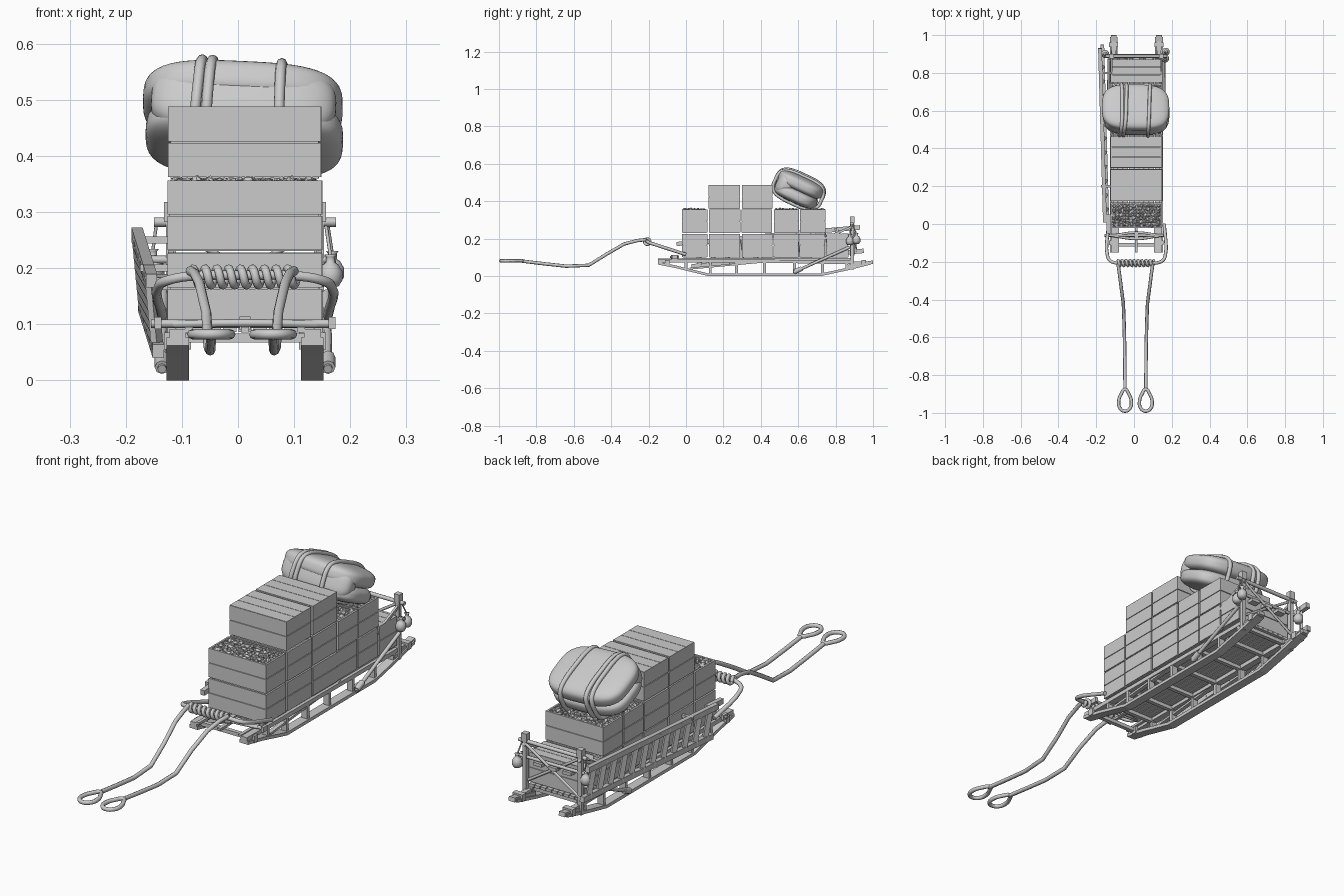
import bpy, bmesh, math, random
from mathutils import Vector, Matrix

if "Cube" in bpy.data.objects:
    bpy.data.objects.remove(bpy.data.objects["Cube"])
random.seed(4)
XC = 0.0125                      # sled centre line
SIDES = ((-1, "left"), (1, "right"))


def finish(name, bm, smooth=False):
    bmesh.ops.recalc_face_normals(bm, faces=bm.faces[:])
    me = bpy.data.meshes.new(name)
    bm.to_mesh(me)
    bm.free()
    if smooth:
        me.polygons.foreach_set("use_smooth", [True] * len(me.polygons))
    ob = bpy.data.objects.new(name, me)
    bpy.context.collection.objects.link(ob)
    return ob


def add_box(bm, lo, hi):
    lo, hi = Vector(lo), Vector(hi)
    bmesh.ops.create_cube(bm, size=1, matrix=Matrix.Translation((lo + hi) / 2) @ Matrix.Diagonal((*(hi - lo), 1)))


def add_beam(bm, a, b, w, h):
    a, b = Vector(a), Vector(b)
    d = b - a
    m = Matrix.Translation((a + b) / 2) @ d.to_track_quat('Y', 'Z').to_matrix().to_4x4()
    bmesh.ops.create_cube(bm, size=1, matrix=m @ Matrix.Diagonal((w, d.length, h, 1)))


def beams(name, items):
    bm = bmesh.new()
    for it in items:
        add_beam(bm, *it)
    return finish(name, bm)


def tube(name, pts, r, cyclic=False, curved=True):
    cu = bpy.data.curves.new(name, 'CURVE')
    cu.dimensions = '3D'
    cu.bevel_depth, cu.bevel_resolution, cu.resolution_u = r, 2, 4
    cu.use_fill_caps = True
    sp = cu.splines.new('BEZIER')
    sp.bezier_points.add(len(pts) - 1)
    for bp, p in zip(sp.bezier_points, pts):
        bp.co = p
        bp.handle_left_type = bp.handle_right_type = 'AUTO' if curved else 'VECTOR'
    sp.use_cyclic_u = cyclic
    tmp = bpy.data.objects.new(name + "_curve", cu)
    me = bpy.data.meshes.new_from_object(tmp)
    bpy.data.objects.remove(tmp)
    me.name = name
    me.polygons.foreach_set("use_smooth", [True] * len(me.polygons))
    ob = bpy.data.objects.new(name, me)
    bpy.context.collection.objects.link(ob)
    return ob


def extrude_profile(name, prof, x0, x1):
    bm = bmesh.new()
    f = bm.faces.new([bm.verts.new((x0, y, z)) for y, z in prof])
    r = bmesh.ops.extrude_face_region(bm, geom=[f])
    bmesh.ops.translate(bm, vec=(x1 - x0, 0, 0), verts=[v for v in r['geom'] if isinstance(v, bmesh.types.BMVert)])
    return finish(name, bm)


# Runners, rails and uprights
under = [(-0.15, 0.062), (-0.05, 0.042), (0.03, 0.022), (0.12, 0), (0.72, 0), (0.86, 0.03), (0.99, 0.062)]
for s, side in SIDES:
    x = XC + s * 0.12
    prof = under + [(y, z + 0.014) for y, z in reversed(under)]
    extrude_profile(side + "_runner", prof, x - 0.02, x + 0.02)
    beams(side + "_rail", [((x, -0.15, 0.082), (x, 0.88, 0.076), 0.03, 0.018),
                           ((x, 0.86, 0.05), (x, 1.0, 0.075), 0.03, 0.018),
                           ((x, 0.72, 0.07), (x, 0.98, 0.072), 0.022, 0.012),
                           ((x, 0.02, 0.04), (x, 0.5, 0.085), 0.018, 0.01)])
    beams(side + "_uprights", [((x, y, z), (x, y, 0.082), 0.028, 0.014) for y, z in
                               ((0, .035), (0.13, .01), (0.27, .01), (0.42, .01), (0.58, .01), (0.73, .01), (0.86, .035))])
    beams(side + "_runner_clamps", [((x, y - 0.012, z), (x, y + 0.012, z), 0.048, 0.03) for y, z in
                                    ((-0.1, 0.07), (0.95, 0.07))])

# Bed: cross beams and long slats
beams("cross_beams", [((XC - 0.125, y, 0.075), (XC + 0.125, y, 0.075), 0.018, 0.016)
                      for y in (-0.11, 0, 0.13, 0.27, 0.42, 0.58, 0.73, 0.86)])
beams("bed_slats", [((XC - 0.11 + i * 0.0275, -0.02, 0.092), (XC - 0.11 + i * 0.0275, 0.88, 0.092), 0.024, 0.012)
                    for i in range(9)])
beams("front_slats", [((XC + d, -0.15, 0.09), (XC + d, 0, 0.09), 0.014, 0.01) for d in (-0.1, 0, 0.1)])


# Crates: core, plank bands, lid or stones
def crate(name, y0, y1, z0, h=0.127, lid=True, stones=False):
    x0, x1 = -0.124 + random.uniform(-.002, .002), 0.149 + random.uniform(-.002, .002)
    bm = bmesh.new()
    z1 = z0 + h
    t = 0.008
    add_box(bm, (x0 + t / 2, y0 + t / 2, z0), (x1 - t / 2, y1 - t / 2, z1 - 0.016))
    for k in range(2):
        a = z0 + 0.002 + k * h / 2
        b = a + h / 2 - 0.003
        for lo, hi in (((x0, y0), (x1, y0 + t)), ((x0, y1 - t), (x1, y1)),
                       ((x0, y0 + t), (x0 + t, y1 - t)), ((x1 - t, y0 + t), (x1, y1 - t))):
            add_box(bm, (*lo, a), (*hi, b))
    if lid:
        n = 3
        w = (y1 - y0) / n
        for i in range(n):
            add_box(bm, (x0, y0 + i * w + .001, z1 - 0.006), (x1, y0 + (i + 1) * w - .001, z1 + 0.001))
    finish(name, bm)
    if stones:
        bm = bmesh.new()
        nx, ny = 14, 7
        for i in range(nx):
            for j in range(ny):
                px = x0 + 0.018 + (x1 - x0 - 0.036) * i / (nx - 1) + random.uniform(-.004, .004)
                py = y0 + 0.016 + (y1 - y0 - 0.032) * j / (ny - 1) + random.uniform(-.004, .004)
                m = (Matrix.Translation((px, py, z1 - 0.008 + random.uniform(-.003, .004)))
                     @ Matrix.Rotation(random.uniform(0, 6), 4, (random.random(), random.random(), 1))
                     @ Matrix.Diagonal((random.uniform(.9, 1.4), random.uniform(.8, 1.1), .8, 1)))
                bmesh.ops.create_icosphere(bm, subdivisions=1, radius=0.0115, matrix=m)
        finish(name + "_stones", bm)


stacks = [(-0.02, 0.115, 2, True), (0.122, 0.29, 3, False), (0.297, 0.462, 3, False),
          (0.469, 0.602, 2, True), (0.61, 0.745, 2, True), (0.752, 0.872, 1, False)]
for i, (y0, y1, n, stony) in enumerate(stacks):
    for k in range(n):
        top = k == n - 1
        dy = random.uniform(-.002, .002)
        crate(f"crate_{i}_{k}", y0 + dy, y1 + dy, 0.1 + k * 0.13, lid=top and not stony, stones=top and stony)

# Bedroll: two soft folded halves, tilted backwards
tilt = Matrix.Translation((0.01, 0.602, 0.463)) @ Matrix.Rotation(math.radians(-25), 4, 'X') @ Matrix.Rotation(math.radians(3), 4, 'Y')


def pillow(name, centre, half, p):
    bm = bmesh.new()
    bmesh.ops.create_cube(bm, size=2)
    bmesh.ops.subdivide_edges(bm, edges=bm.edges[:], cuts=13, use_grid_fill=True)
    for v in bm.verts:
        n = sum(abs(c) ** p for c in v.co) ** (1 / p)
        q = v.co / n
        v.co = tilt @ Vector([c + h * a for c, h, a in zip(centre, half, q)])
    finish(name, bm, True)


pillow("bedroll_lower", (0.003, 0.0, -0.032), (0.176, 0.122, 0.042), 3.2)
pillow("bedroll_upper", (-0.003, 0.0, 0.032), (0.178, 0.13, 0.044), 3.2)
pillow("bedroll_fold", (0, -0.07, 0.0), (0.165, 0.055, 0.07), 3)
for i, x in enumerate((-0.082, -0.058, 0.07)):
    loop = [tilt @ Vector((x + 0.006 * math.sin(a + i), 0.135 * math.copysign(abs(math.cos(a)) ** 0.6, math.cos(a)),
                           0.079 * math.copysign(abs(math.sin(a)) ** 0.6, math.sin(a))))
            for a in [math.tau * k / 16 for k in range(16)]]
    tube(f"bedroll_strap_{i}", loop, 0.0095, True)

# Tow bow at the front with a rope wound round it
bow = [(-0.135, 0.0, 0.115), (-0.14, -0.17, 0.17), (-0.125, -0.195, 0.178), (-0.09, -0.207, 0.185), (XC, -0.208, 0.187),
       (0.115, -0.207, 0.185), (0.15, -0.195, 0.178), (0.165, -0.17, 0.17), (0.16, 0.0, 0.115)]
tube("tow_bow", bow, 0.009)
turns = 9
coil = [(-0.085 + 0.19 * k / (turns * 8), -0.207 + 0.015 * math.cos(k * math.tau / 8), 0.184 + 0.015 * math.sin(k * math.tau / 8))
        for k in range(turns * 8 + 1)]
tube("rope_winding", coil, 0.0075)

# Pull ropes with hand loops
for s, side in SIDES:
    px = 0.0075
    path = [(0.092, -0.212, 0.195), (0.085, -0.26, 0.19), (0.076, -0.33, 0.172), (0.064, -0.42, 0.12), (0.06, -0.52, 0.058),
            (0.057, -0.64, 0.053), (0.056, -0.76, 0.066), (0.055, -0.875, 0.08)]
    tube(side + "_pull_rope", [(px + s * a, y, z) for a, y, z in path], 0.009, curved=False)
    hand = [(0, -0.875), (0.02, -0.9), (0.033, -0.935), (0.027, -0.975), (0, -0.991), (-0.027, -0.975), (-0.033, -0.935), (-0.02, -0.9)]
    tube(side + "_hand_loop", [(px + s * 0.055 + a, y, 0.082) for a, y in hand], 0.009, True)

# Front cross rod and bowed board
tube("front_rod", [(-0.155, -0.06, 0.101), (0.173, -0.06, 0.101)], 0.0075, curved=False)
for s, side in SIDES:
    tube(side + "_bowed_stick", [(-0.115, -0.062, 0.1), (XC, -0.062 + s * 0.017, 0.102), (0.14, -0.062, 0.1)], 0.007)
    beams(side + "_rod_pin", [((XC + s * 0.155, -0.075, 0.102), (XC + s * 0.155, -0.045, 0.102), 0.012, 0.022)])
beams("front_rod_lashing", [((XC - 0.01, -0.06, 0.102), (XC + 0.01, -0.06, 0.102), 0.04, 0.024)])

# Rear handle frame
yr = 0.888
for s, side in SIDES:
    x = XC + s * 0.132
    beams(side + "_handle_post", [((x, yr, 0.035), (x, yr, 0.305), 0.018, 0.018),
                                  ((x, yr, 0.282), (x, yr, 0.318), 0.025, 0.025),
                                  ((x, 0.9, 0.27), (x, 0.74, 0.2), 0.01, 0.012)])
    tube(side + "_side_brace", [(XC + s * 0.148, 0.575, 0.02), (XC + s * 0.145, 0.875, 0.155)], 0.008, curved=False)
    tube(side + "_brace_lashing", [(XC + s * 0.148, 0.58, 0.023), (XC + s * 0.148, 0.62, 0.041)], 0.013, curved=False)
    tube(side + "_cross_brace", [(XC - s * 0.13, yr + s * 0.006, 0.11), (XC + s * 0.13, yr + s * 0.006, 0.275)], 0.006, curved=False)
tube("handle_bar", [(-0.15, yr, 0.282), (0.175, yr, 0.282)], 0.0085, curved=False)
tube("handle_lower_bar", [(-0.155, yr, 0.215), (0.175, yr, 0.215)], 0.007, curved=False)
beams("rear_boards", [((x, 0.83, 0.2), (x, 0.9, 0.2), 0.04, 0.014) for x in (-0.06, 0.01, 0.08)])


# Hanging jugs
def jug(name, x, y, z):
    bm = bmesh.new()
    prof = [(0.0, -0.024), (0.014, -0.023), (0.021, -0.012), (0.021, 0.004), (0.014, 0.016), (0.008, 0.02), (0.008, 0.03), (0.011, 0.034), (0, 0.034)]
    vs = [bm.verts.new((x + r, y, z + h)) for r, h in prof]
    es = [bm.edges.new(p) for p in zip(vs, vs[1:])]
    bmesh.ops.spin(bm, geom=vs + es, cent=(x, y, z), axis=(0, 0, 1), angle=math.tau, steps=14)
    bmesh.ops.remove_doubles(bm, verts=bm.verts[:], dist=0.0005)
    finish(name, bm, True)
    tube(name + "_cord", [(x, y, z + 0.03), (x * 0.95, yr, z + 0.085)], 0.003, curved=False)


for i, p in enumerate(((0.165, 0.876, 0.19), (0.168, 0.912, 0.196), (-0.152, 0.9, 0.2))):
    jug(f"jug_{i}", *p)

# Ladder leaning on the left side
def ladder_point(t, u):
    low = Vector((-0.142, 0.03, 0.052)).lerp(Vector((-0.168, 0.95, 0.135)), t)
    return low + Vector((-0.012, -0.02, 0.125)) * u


beams("ladder_rails", [(ladder_point(0, u), ladder_point(1, u), 0.02, 0.024) for u in (0, 1)])
beams("ladder_rungs", [(ladder_point(t, -0.05), ladder_point(t, 1.05), 0.012, 0.022)
                       for t in [0.05 + 0.9 * k / 11 for k in range(12)]])
beams("ladder_hooks", [((-0.12, y, z), (-0.175, y, z), 0.012, 0.012) for y, z in ((0.2, 0.2), (0.8, 0.25))])
beams("front_stub", [((-0.135, -0.05, 0.172), (-0.135, 0.05, 0.178), 0.02, 0.022)])
